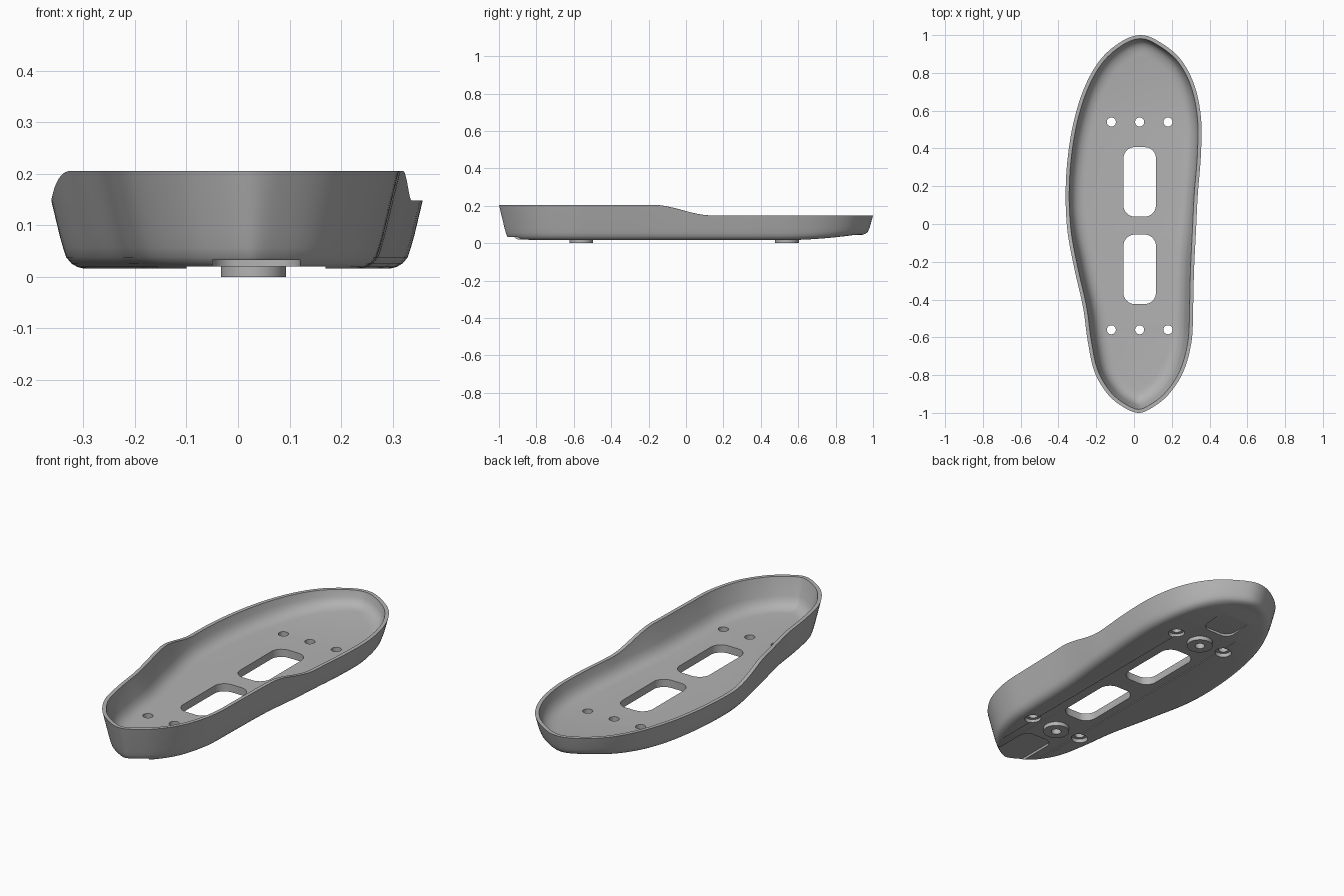
import bpy, bmesh, math
from mathutils import Vector

cube = bpy.data.objects.get("Cube")
if cube:
    bpy.data.objects.remove(cube, do_unlink=True)

grey = bpy.data.materials.new("mid_grey")
grey.use_nodes = True
GREY = (0.45, 0.45, 0.45, 1)
grey.diffuse_color = GREY
grey.node_tree.nodes["Principled BSDF"].inputs["Base Color"].default_value = GREY

# Plan of the rim: y, right edge, left edge, between the two end tips
STATIONS = [(.97, -.06, .125), (.88, -.17, .24), (.74, -.255, .318), (.56, -.315, .355),
            (.36, -.35, .354), (.16, -.362, .338), (-.04, -.352, .328), (-.24, -.315, .318),
            (-.44, -.27, .313), (-.62, -.245, .305), (-.78, -.21, .262), (-.9, -.14, .185),
            (-.97, -.055, .1)]
TOE, HEEL = Vector((.035, 1)), Vector((.025, -1))
STEPS = 6
CENTRE = .03


def clamp(t):
    return max(0, min(1, t))


def smooth_loop(points):
    """Closed Catmull-Rom curve through the points."""
    out, n = [], len(points)
    for i in range(n):
        a, b, c, d = (points[(i + k) % n] for k in (-1, 0, 1, 2))
        for s in range(STEPS):
            t = s / STEPS
            out.append(.5 * (2 * b + (c - a) * t + (2 * a - 5 * b + 4 * c - d) * t ** 2
                             + (3 * b - a - 3 * c + d) * t ** 3))
    return out


def rim_height(y):
    t = clamp((y + .18) / .32)
    return .205 - .057 * t * t * (3 - 2 * t)


def toe_lift(y, z):
    return .028 * clamp((y - .5) / .4) ** 2 * clamp(1 - (z - .016) / .09)


def new_object(name, bm):
    bmesh.ops.recalc_face_normals(bm, faces=bm.faces)
    mesh = bpy.data.meshes.new(name)
    bm.to_mesh(mesh)
    bm.free()
    mesh.materials.append(grey)
    obj = bpy.data.objects.new(name, mesh)
    bpy.context.collection.objects.link(obj)
    return obj


def prism(name, x, y, half_w, half_l, radius, z0, z1, segments=10):
    """Upright prism on a rounded rectangle; a full radius gives a cylinder."""
    bm = bmesh.new()
    ring = []
    for k, (sx, sy) in enumerate(((1, 1), (-1, 1), (-1, -1), (1, -1))):
        for s in range(segments):
            a = (k + s / segments) * math.pi / 2
            ring.append(bm.verts.new((x + sx * (half_w - radius) + radius * math.cos(a),
                                      y + sy * (half_l - radius) + radius * math.sin(a), z0)))
    if radius == 0:
        bmesh.ops.remove_doubles(bm, verts=bm.verts, dist=1e-5)
        ring = list(bm.verts)
    face = bm.faces.new(ring)
    top = bmesh.ops.extrude_face_region(bm, geom=[face])["geom"]
    bmesh.ops.translate(bm, vec=(0, 0, z1 - z0),
                        verts=[v for v in top if isinstance(v, bmesh.types.BMVert)])
    return new_object(name, bm)


# Tray shell: rings lofted from the underside, up the outer wall, over the rim, to the floor
right = [Vector((r, y)) for y, r, _ in STATIONS]
left = [Vector((l, y)) for y, _, l in STATIONS]
plan = smooth_loop([TOE] + right + [HEEL] + left[::-1])
count = len(plan)
normals = []
for i in range(count):
    t = (plan[(i + 1) % count] - plan[i - 1]).normalized()
    normals.append(Vector((-t.y, t.x)))

# (height or None for the rim, extra inset)
RINGS = [(.016, .042), (.019, .029), (.026, .017), (.038, .007), (.056, .001), (.08, 0),
         (None, 0), (None, .019), (.115, .019), (.095, .023), (.08, .031), (.069, .043),
         (.062, .062), (.06, .08)]
bm = bmesh.new()
rings = []
for height, inset in RINGS:
    ring = []
    for p, n in zip(plan, normals):
        rim = rim_height(p.y)
        z = rim if height is None else height
        q = p + n * (inset + .24 * (rim - max(z, .056)))
        ring.append(bm.verts.new((q.x, q.y, z + toe_lift(q.y, z))))
    rings.append(ring)
for low, high in zip(rings, rings[1:]):
    for i in range(count):
        j = (i + 1) % count
        bm.faces.new((low[i], low[j], high[j], high[i]))
# Underside and floor, filled in strips across the width
half = count // 2
for ring in (rings[0], rings[-1]):
    for i in range(half):
        strip = [ring[i], ring[i + 1], ring[(count - i - 1) % count], ring[(count - i) % count]]
        bm.faces.new(list(dict.fromkeys(strip)))
tray = new_object("sole_tray", bm)

helpers = []


def combine(other, operation="DIFFERENCE"):
    mod = tray.modifiers.new(other.name, "BOOLEAN")
    mod.operation = operation
    mod.solver = "EXACT"
    mod.object = other
    other.hide_render = True
    helpers.append(other)


# Shallow channel along the underside and an open slot at each end
combine(prism("channel_cutter", .035, 0, .135, 1.3, 0, -.1, .0205))
for name, y in (("toe", .96), ("heel", -.98)):
    combine(prism(name + "_slot_cutter", .035, y, .085, .3, .05, -.1, .033))

# Round bosses, counterbores and screw holes
for name, y in (("toe", .54), ("heel", -.56)):
    combine(prism(name + "_boss", CENTRE, y, .063, .063, .063, 0, .045), "UNION")
    for x in (-.12, CENTRE, .18):
        if x != CENTRE:
            combine(prism(name + "_counterbore", x, y, .04, .04, .04, -.1, .036))
        combine(prism(name + "_screw_hole", x, y, .024, .024, .024, -.1, .3))

# Two large windows through the floor
for y in (.223, -.24):
    combine(prism("window_cutter", CENTRE, y, .086, .184, .06, -.1, .3))

# Bake the cuts and remove the helpers
bpy.context.view_layer.update()
baked = bpy.data.meshes.new_from_object(tray.evaluated_get(bpy.context.evaluated_depsgraph_get()))
tray.modifiers.clear()
tray.data = baked
for helper in helpers:
    bpy.data.objects.remove(helper, do_unlink=True)

bpy.ops.object.select_all(action="DESELECT")
tray.select_set(True)
bpy.context.view_layer.objects.active = tray
bpy.ops.object.shade_smooth_by_angle(angle=math.radians(32))
